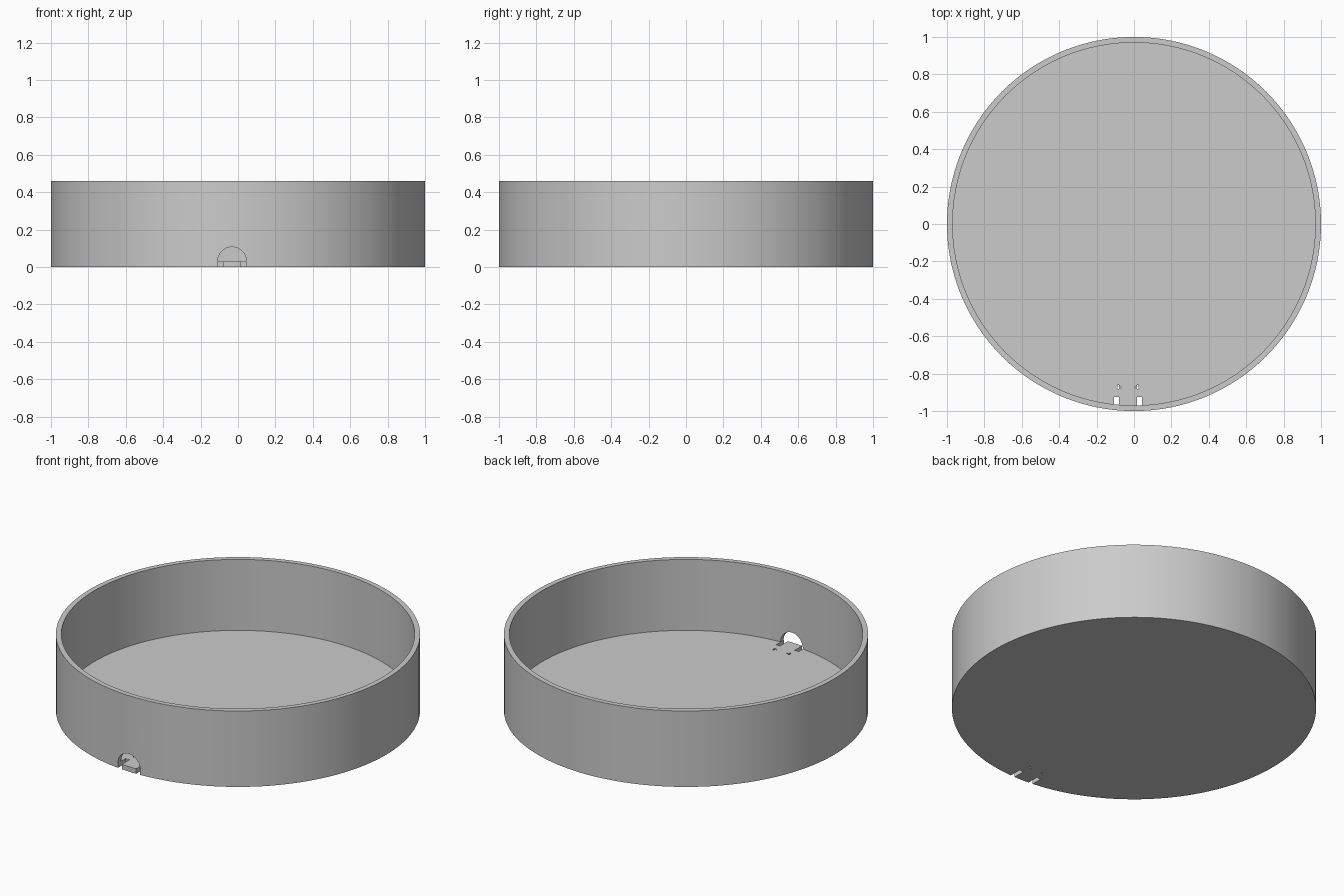
import bpy
import math

cube = bpy.data.objects.get("Cube")
if cube:
    bpy.data.objects.remove(cube, do_unlink=True)

HEIGHT, WALL, FLOOR = 0.46, 0.03, 0.03
PORT_X, PORT_R = -0.032, 0.077   # the cable opening sits a little off centre

grey = bpy.data.materials.new("plain grey")
grey.use_nodes = True
grey.diffuse_color = (0.6, 0.6, 0.6, 1)
grey.node_tree.nodes["Principled BSDF"].inputs["Base Color"].default_value = (0.6, 0.6, 0.6, 1)


def cylinder(name, radius, depth, location, sides, rotation=(0, 0, 0)):
    bpy.ops.mesh.primitive_cylinder_add(vertices=sides, radius=radius, depth=depth,
                                        location=location, rotation=rotation)
    obj = bpy.context.object
    obj.name = name
    obj.data.materials.append(grey)
    return obj


def box(name, size, location):
    bpy.ops.mesh.primitive_cube_add(size=1, location=location)
    obj = bpy.context.object
    obj.name = name
    obj.scale = size
    obj.data.materials.append(grey)
    return obj


def cut(target, cutter):
    mod = target.modifiers.new(cutter.name, 'BOOLEAN')
    mod.operation = 'DIFFERENCE'
    mod.solver = 'EXACT'
    mod.object = cutter
    bpy.context.view_layer.objects.active = target
    bpy.ops.object.modifier_apply(modifier=mod.name)
    bpy.data.objects.remove(cutter, do_unlink=True)


# Round tray: solid drum with its inside hollowed out
tray = cylinder("round_tray", 1, HEIGHT, (0, 0, HEIGHT / 2), 128)
cut(tray, cylinder("hollow_cutter", 1 - WALL, HEIGHT, (0, 0, FLOOR + HEIGHT / 2), 128))

# Arched opening through the front wall, flat at floor level
arch = cylinder("arch_cutter", PORT_R, 0.2, (PORT_X, -0.98, FLOOR), 48, (math.pi / 2, 0, 0))
cut(arch, box("arch_base_cutter", (0.4, 0.4, 0.2), (PORT_X, -0.98, FLOOR - 0.1)))
cut(tray, arch)

# Slots either side of the floor tab, and small tie holes behind them
for side in (-1, 1):
    cut(tray, box("slot_cutter", (0.027, 0.175, 0.1),
                  (PORT_X + side * 0.0625, -1.0125, FLOOR - 0.05 + 0.01)))
    for offset, width, length in ((0.052, 0.009, 0.02), (0.037, 0.006, 0.008)):
        cut(tray, box("tie_hole_cutter", (width, length, 0.1),
                      (PORT_X + side * offset, -0.872, FLOOR / 2)))

# Smooth round walls with crisp rims
bpy.ops.object.select_all(action='DESELECT')
tray.select_set(True)
bpy.context.view_layer.objects.active = tray
bpy.ops.object.shade_smooth_by_angle(angle=math.radians(30))
